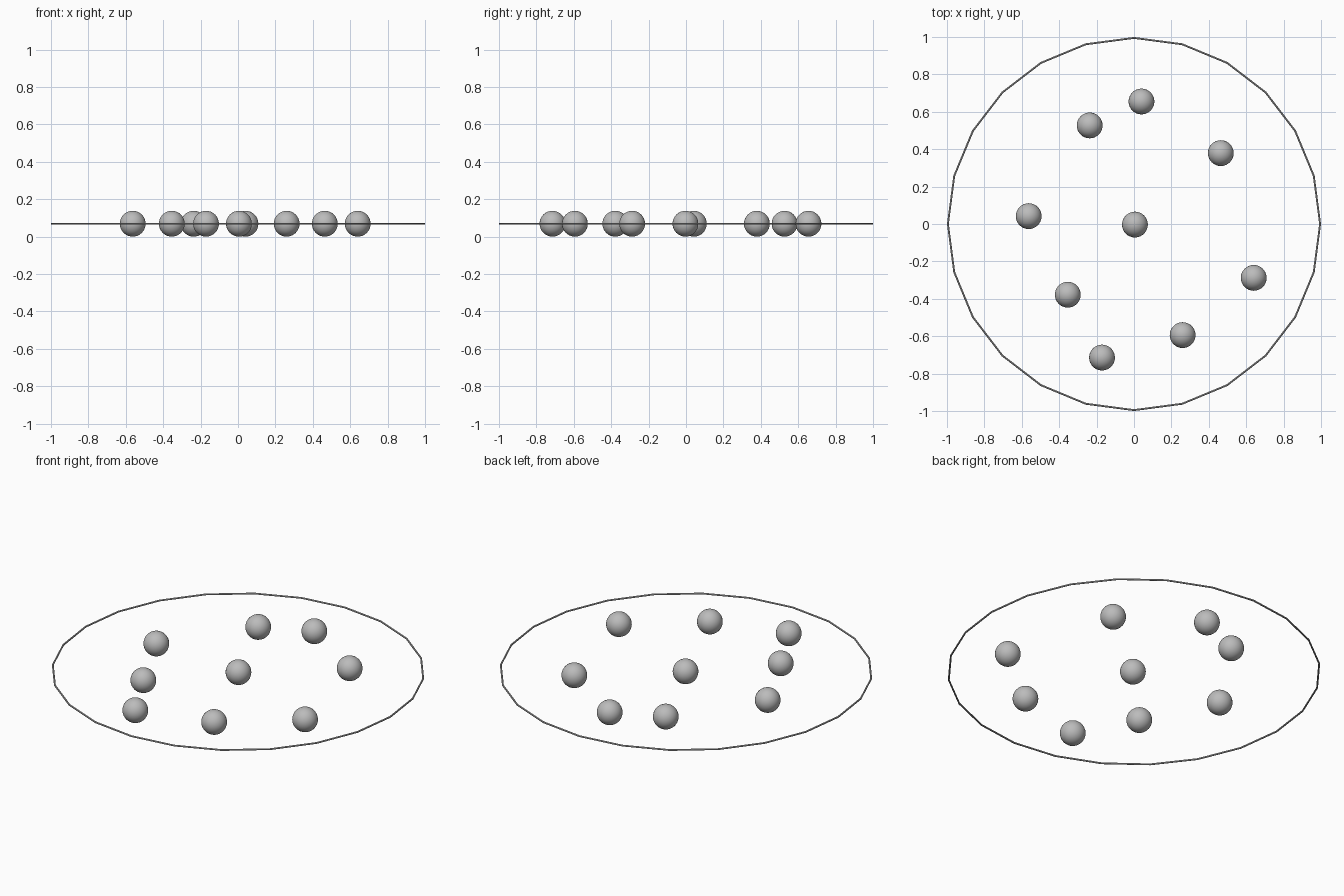
import bpy

if "Cube" in bpy.data.objects:
    bpy.data.objects.remove(bpy.data.objects["Cube"])

BALL_R = 0.069
RING_TUBE = 0.005

grey = bpy.data.materials.new("grey")
grey.diffuse_color = (0.5, 0.5, 0.5, 1)
grey.use_nodes = True
grey.node_tree.nodes["Principled BSDF"].inputs["Base Color"].default_value = grey.diffuse_color


def finish(name):
    ob = bpy.context.object
    ob.name = name
    ob.data.materials.append(grey)
    bpy.ops.object.shade_smooth_by_angle()


# Thin 24-sided boundary ring
bpy.ops.mesh.primitive_torus_add(
    major_segments=24, minor_segments=8, major_radius=1 - RING_TUBE,
    minor_radius=RING_TUBE, location=(0, 0, BALL_R))
finish("boundary_ring")

# Balls scattered around one in the middle
positions = [(0.005, -0.003), (0.04, 0.655), (-0.237, 0.527), (0.464, 0.379),
             (-0.563, 0.042), (0.64, -0.288), (-0.354, -0.378),
             (0.26, -0.594), (-0.171, -0.714)]
for i, (x, y) in enumerate(positions):
    bpy.ops.mesh.primitive_uv_sphere_add(
        segments=32, ring_count=16, radius=BALL_R, location=(x, y, BALL_R))
    finish("centre_ball" if i == 0 else f"outer_ball_{i}")
